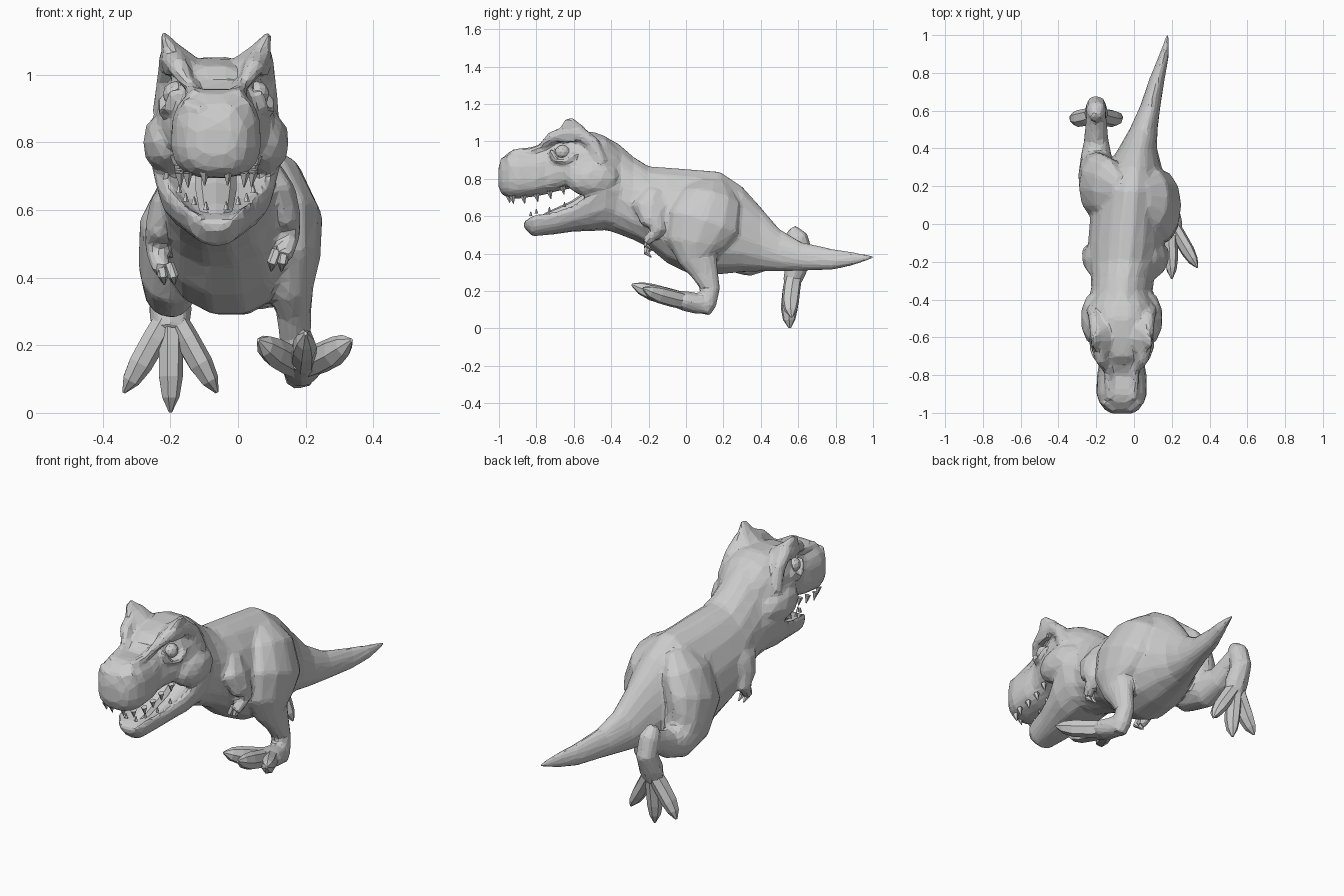
import bpy, bmesh
from math import sin, cos, pi, copysign
from mathutils import Vector

MID = -0.065   # x of the head's plane of symmetry
flesh = []     # parts that are fused into one skin at the end


def finish(name, bm):
    me = bpy.data.meshes.new(name)
    bm.to_mesh(me)
    bm.free()
    ob = bpy.data.objects.new(name, me)
    bpy.context.collection.objects.link(ob)
    return ob


def make(name, rings):
    """Skin a list of vertex rings and close both ends, flat shaded."""
    bm = bmesh.new()
    vs = [[bm.verts.new(p) for p in r] for r in rings]
    n = len(vs[0])
    for a, b in zip(vs, vs[1:]):
        for i in range(n):
            j = (i + 1) % n
            bm.faces.new((a[i], a[j], b[j], b[i]))
    bm.faces.new(vs[0])
    bm.faces.new(vs[-1])
    bmesh.ops.recalc_face_normals(bm, faces=bm.faces)
    return finish(name, bm)


def loft(name, secs, n=14, p=2.0, taper=0.0, dip=0.0):
    """Upright sections along y: (x, y, top z, bottom z, half width[, taper])."""
    rings = []
    for x, y, zt, zb, w, *own in secs:
        tp = own[0] if own else taper
        zc, h, ring = (zt + zb) / 2, (zt - zb) / 2, []
        for i in range(n):
            a = 2 * pi * (i + 0.5) / n
            c, s = cos(a), sin(a)
            c = copysign(abs(c) ** (2 / p), c)
            s2 = copysign(abs(s) ** (2 / p), s)
            z = zc + h * s2 - (dip * h if s > 0.85 else 0)
            ring.append((x + w * c * (1 - tp * s2), y, z))
        rings.append(ring)
    return make(name, rings)


def tube(name, pts, n=8):
    """Sections square to a path: (x, y, z, side radius, depth radius)."""
    P = [Vector(q[:3]) for q in pts]
    rings = []
    for i, q in enumerate(pts):
        t = (P[min(i + 1, len(P) - 1)] - P[max(i - 1, 0)]).normalized()
        side = (Vector((1, 0, 0)) - t * t.x).normalized()
        up = t.cross(side)
        rings.append([P[i] + side * q[3] * cos(2 * pi * k / n)
                      + up * q[4] * sin(2 * pi * k / n) for k in range(n)])
    return make(name, rings)


def ball(name, loc, scale):
    bm = bmesh.new()
    bmesh.ops.create_icosphere(bm, subdivisions=2, radius=1)
    for v in bm.verts:
        v.co = Vector([l + c * s for l, c, s in zip(loc, v.co, scale)])
    return finish(name, bm)


# Torso with tail and neck
flesh.append(loft("torso", [
    (.181, 1.006, .39, .374, .008), (.155, .88, .412, .333, .028),
    (.125, .78, .427, .313, .039), (.085, .62, .462, .308, .054),
    (.05, .5, .532, .303, .074), (.02, .4, .65, .303, .1),
    (0, .3, .762, .298, .145), (-.015, .18, .842, .285, .185),
    (-.03, .02, .855, .286, .2), (-.04, -.1, .864, .345, .2),
    (-.05, -.2, .87, .43, .185), (-.06, -.28, .92, .47, .165),
    (MID, -.36, .99, .5, .16), (MID, -.45, 1.04, .53, .16)], n=16, taper=.2))

# Skull and snout
flesh.append(loft("skull", [(MID,) + s for s in (
    (-1.004, .855, .76, .055, 0), (-.985, .91, .715, .09, 0),
    (-.945, .945, .695, .12, 0), (-.9, .96, .692, .134, .05),
    (-.8, .955, .705, .13, .1), (-.75, .985, .715, .12, .1),
    (-.7, 1.03, .73, .13, .15), (-.6, 1.05, .75, .165, .22),
    (-.5, 1.055, .70, .18, .25), (-.43, 1.03, .64, .18, .2),
    (-.36, .97, .6, .14, .1))], n=16, p=2.7))

# Lower jaw with hollowed mouth floor
flesh.append(loft("lower_jaw", [(MID,) + s for s in (
    (-.868, .585, .54, .045), (-.82, .63, .492, .082), (-.7, .65, .503, .11),
    (-.6, .69, .518, .142), (-.52, .76, .52, .17), (-.43, .86, .525, .184),
    (-.33, .84, .5, .15))], p=2.6, taper=-.22, dip=.6))
tube("tongue", [(MID, -.8, .575, .025, .012), (MID, -.74, .6, .05, .022),
                (MID, -.6, .655, .06, .03), (MID, -.5, .72, .06, .03)])

for s, side in ((1, "right"), (-1, "left")):
    def X(d):
        return MID + s * d

    def A(d):
        return -.045 + s * (d + .008)
    dz = 0 if s > 0 else -.04
    flesh += [
        # Brow crest rising to a horn, and ridge behind the eye
        tube("brow", [
            (X(.085), -.77, .975, .02, .02), (X(.11), -.72, 1.02, .033, .032),
            (X(.125), -.65, 1.045, .037, .037), (X(.135), -.57, 1.045, .037, .04),
            (X(.14), -.5, .99, .037, .04), (X(.155), -.45, .88, .035, .035)]),
        tube("horn", [(X(.105), -.61, 1.02, .06, .1), (X(.135), -.615, 1.075, .03, .065),
                      (X(.157), -.63, 1.122, .009, .025)]),
        # Lower eyelid, nostril, snout ridge and cheek
        tube("eyelid", [
            (X(.125), -.725, .955, .016, .014), (X(.14), -.70, .90, .02, .015),
            (X(.155), -.65, .89, .02, .016), (X(.16), -.59, .93, .016, .016)]),
        tube("nostril", [
            (X(.03), -.99, .84, .012, .012), (X(.045), -.98, .9, .02, .018),
            (X(.085), -.95, .915, .02, .02), (X(.11), -.935, .86, .015, .015)]),
        tube("snout_ridge", [
            (X(.06), -.93, .94, .02, .02), (X(.07), -.83, .95, .025, .02),
            (X(.075), -.75, .975, .02, .02)]),
        ball("cheek", (X(.135), -.5, .8), (.084, .15, .1)),
        # Small arm with two claws
        tube("arm", [
            (A(.12), -.16, .73 + dz, .04, .06), (A(.155), -.19, .65 + dz, .055, .1),
            (A(.18), -.18, .58 + dz, .045, .07), (A(.19), -.15, .53 + dz, .035, .043),
            (A(.18), -.19, .485 + dz, .03, .03), (A(.17), -.215, .46 + dz, .029, .028)])]
    for k in (0, 1):
        tube(f"finger_{side}_{k}", [
            (A(.175 - .022 * k), -.205, .48 + dz, .017, .017),
            (A(.168 - .03 * k), -.212, .445 + dz, .016, .016),
            (A(.165 - .03 * k), -.185, .42 + dz, .003, .003)], n=6)
    ball("eye_" + side, (X(.12), -.66, .943), (.038, .042, .038))
    # Teeth
    for i, (d, y, z) in enumerate(((.035, -.95, .715), (.085, -.93, .71),
                                   (.108, -.87, .71), (.11, -.8, .72),
                                   (.112, -.73, .735), (.122, -.66, .76))):
        tube(f"upper_tooth_{side}_{i}", [(X(d), y, z, .016, .018),
                                         (X(d * .97), y + .008, z - .043, .002, .002)], n=5)
    for i, (d, y, z) in enumerate(((.03, -.83, .6), (.065, -.8, .615),
                                   (.09, -.73, .625), (.11, -.65, .65))):
        tube(f"lower_tooth_{side}_{i}", [(X(d), y, z, .01, .01),
                                         (X(d), y, z + .025, .002, .002)], n=5)

flesh += [
    # Right leg, swung forward
    tube("right_leg", [
        (.04, .15, .77, .05, .1), (.09, .135, .69, .1, .17),
        (.138, .095, .56, .115, .205), (.145, .055, .45, .1, .165),
        (.155, .065, .37, .07, .105), (.165, .1, .3, .052, .075),
        (.17, .13, .21, .046, .053), (.18, .11, .13, .05, .053),
        (.185, .095, .08, .04, .035)], n=12),
    tube("right_foot", [(.18, .14, .13, .03, .04), (.185, .08, .13, .055, .057),
                        (.19, 0, .145, .07, .055), (.195, -.08, .165, .06, .045)]),
    # Left leg, kicked back
    tube("left_leg", [
        (-.07, .16, .76, .05, .1), (-.13, .18, .67, .095, .17),
        (-.185, .2, .54, .11, .19), (-.2, .27, .43, .095, .155),
        (-.2, .36, .375, .082, .1), (-.2, .45, .39, .065, .072),
        (-.2, .53, .435, .058, .057), (-.2, .6, .475, .05, .05)], n=12),
    tube("left_foot", [(-.2, .56, .535, .03, .03), (-.2, .6, .485, .055, .055),
                       (-.2, .625, .4, .055, .058), (-.2, .585, .31, .066, .06),
                       (-.2, .565, .24, .057, .05)])]


# Three long toes per foot, each thick at the knuckle and ending in a claw
def toes(name, root, tips, bend):
    for i, tip in enumerate(tips):
        a, b = Vector(root), Vector(tip)
        pts = []
        for f, r, lift in ((0, .036, 0), (.35, .038, .8), (.65, .037, 1),
                           (.85, .027, .6), (1, .005, 0)):
            pts.append((*(a.lerp(b, f) + Vector(bend) * lift), r, r * 1.25))
        tube(f"{name}_{i}", pts, n=7)


toes("right_toe", (.19, .02, .14),
     ((.335, -.23, .215), (.2, -.29, .235), (.06, -.21, .215)), (0, 0, -.008))
toes("left_toe", (-.2, .58, .3),
     ((-.338, .565, .06), (-.2, .555, .002), (-.062, .565, .06)), (0, -.012, 0))

# Fuse the fleshy parts into one faceted skin
bm = bmesh.new()
for ob in flesh:
    bm.from_mesh(ob.data)
    bpy.data.objects.remove(ob)
body = finish("body", bm)
fuse = body.modifiers.new("fuse", 'REMESH')
fuse.mode, fuse.voxel_size = 'VOXEL', .009
relax = body.modifiers.new("relax", 'SMOOTH')
relax.factor, relax.iterations = .5, 14
facet = body.modifiers.new("facet", 'DECIMATE')
facet.ratio = .04
